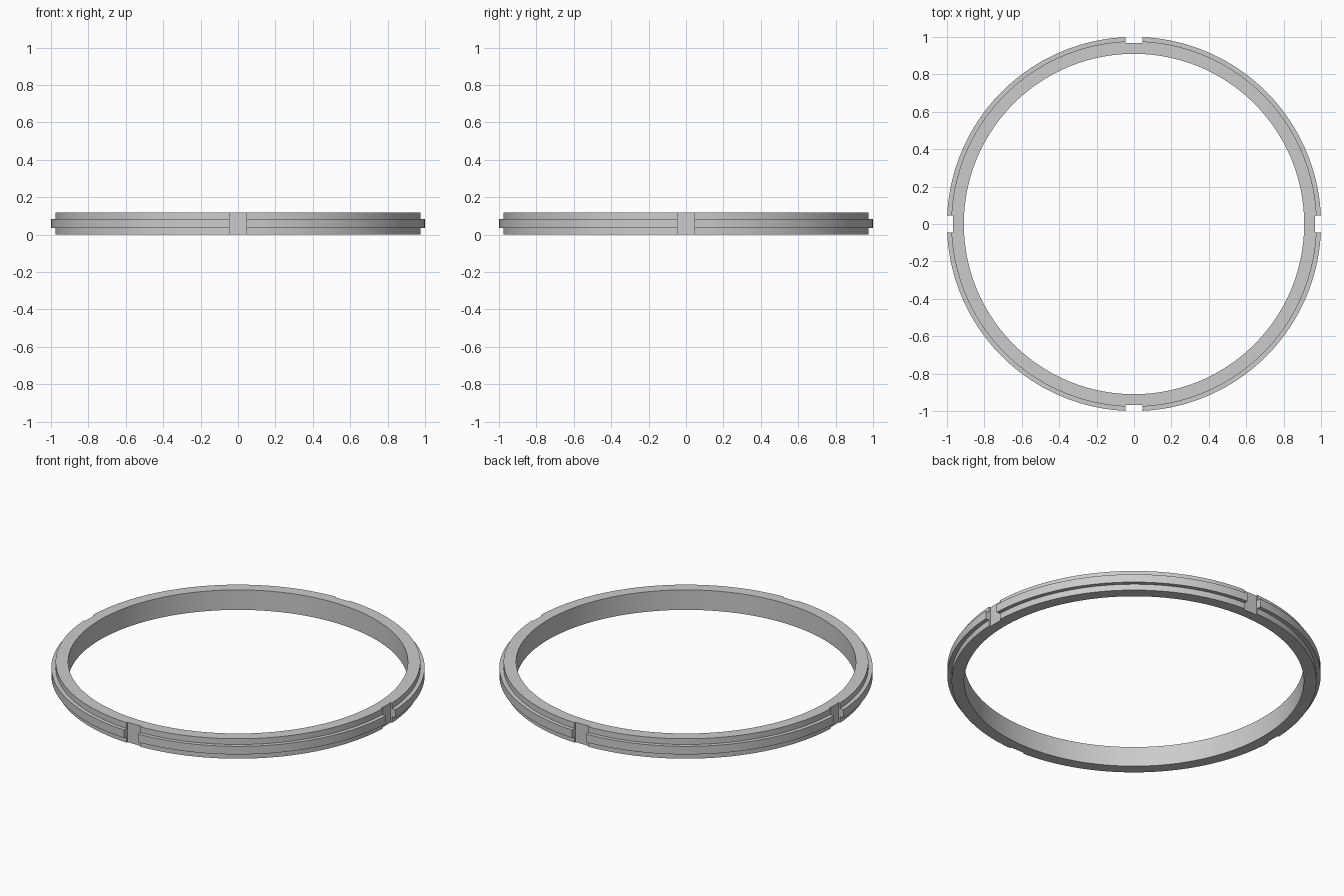
import bpy, bmesh, math
from mathutils import Matrix

old = bpy.data.objects.get("Cube")
if old:
    bpy.data.objects.remove(old, do_unlink=True)

INNER, BODY, FLANGE = 0.91, 0.977, 1.0
HEIGHT, LOW, HIGH = 0.118, 0.036, 0.084
NOTCH_FLOOR, NOTCH_WIDTH = 0.967, 0.09
SEGMENTS = 160

grey = bpy.data.materials.new("light_grey")
grey.use_nodes = True
colour = (0.6, 0.6, 0.6, 1)
grey.diffuse_color = colour
grey.node_tree.nodes["Principled BSDF"].inputs["Base Color"].default_value = colour


def make_object(name, bm):
    bmesh.ops.recalc_face_normals(bm, faces=bm.faces)
    mesh = bpy.data.meshes.new(name)
    bm.to_mesh(mesh)
    bm.free()
    mesh.materials.append(grey)
    obj = bpy.data.objects.new(name, mesh)
    bpy.context.collection.objects.link(obj)
    return obj


# Ring: stepped cross-section turned around the z axis
profile = [(INNER, 0), (BODY, 0), (BODY, LOW), (FLANGE, LOW),
           (FLANGE, HIGH), (BODY, HIGH), (BODY, HEIGHT), (INNER, HEIGHT)]
bm = bmesh.new()
loops = []
for i in range(SEGMENTS):
    a = math.tau * i / SEGMENTS
    loops.append([bm.verts.new((r * math.cos(a), r * math.sin(a), z)) for r, z in profile])
for i, loop in enumerate(loops):
    after = loops[(i + 1) % SEGMENTS]
    for j in range(len(profile)):
        k = (j + 1) % len(profile)
        bm.faces.new((loop[j], after[j], after[k], loop[k]))
ring = make_object("notched_ring", bm)

# Four full-height notches in the rim
bm = bmesh.new()
depth = 0.1
for i in range(4):
    place = (Matrix.Rotation(i * math.pi / 2, 4, "Z")
             @ Matrix.Translation((NOTCH_FLOOR + depth / 2, 0, HEIGHT / 2))
             @ Matrix.Diagonal((depth, NOTCH_WIDTH, HEIGHT * 2, 1)))
    bmesh.ops.create_cube(bm, size=1, matrix=place)
cutter = make_object("notch_cutter", bm)
cutter.hide_render = True

bpy.ops.object.select_all(action="DESELECT")
ring.select_set(True)
bpy.context.view_layer.objects.active = ring
cut = ring.modifiers.new("notches", "BOOLEAN")
cut.operation = "DIFFERENCE"
cut.solver = "EXACT"
cut.object = cutter
bpy.ops.object.modifier_apply(modifier=cut.name)
bpy.data.objects.remove(cutter, do_unlink=True)
bpy.ops.object.shade_smooth_by_angle(angle=math.radians(30))
